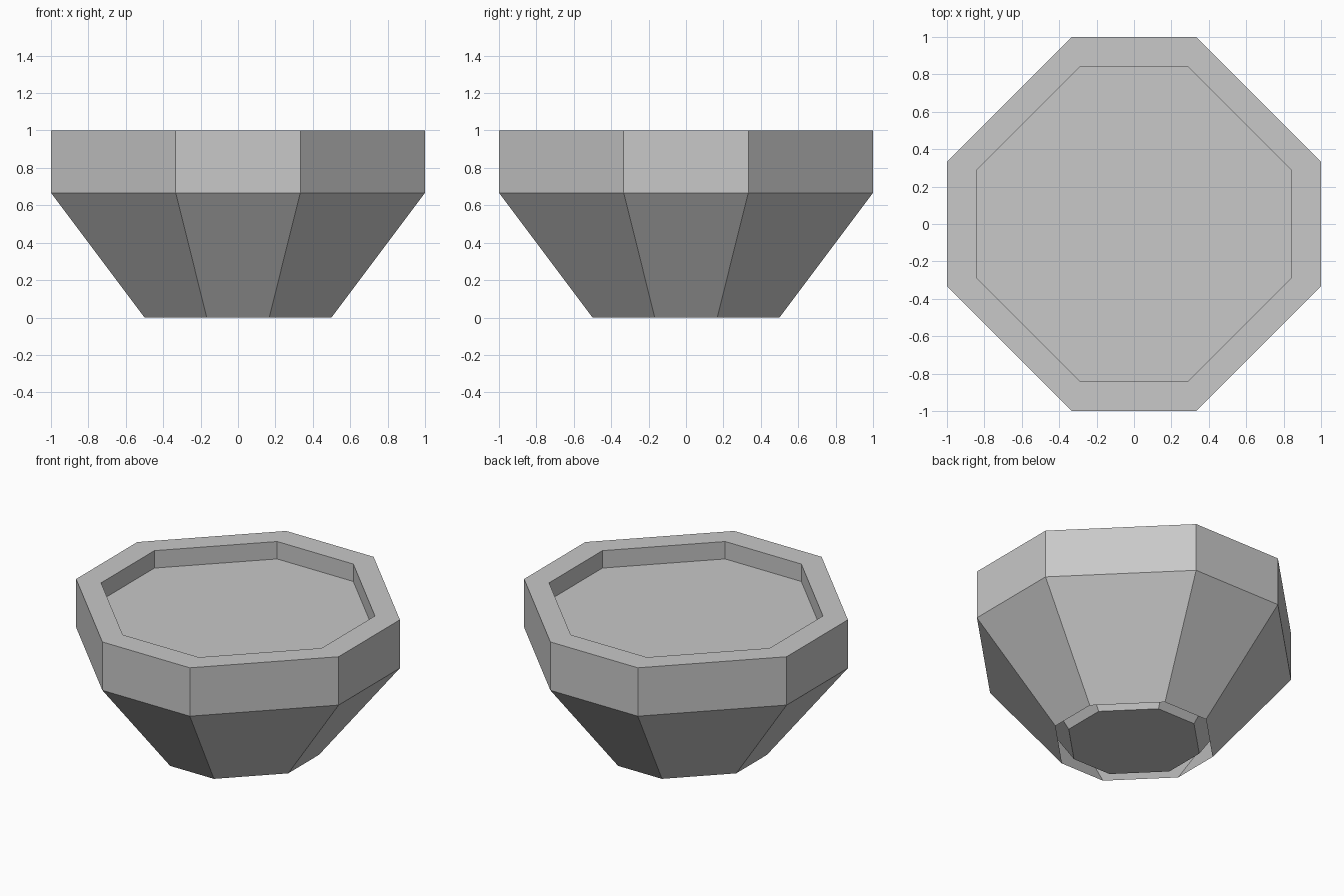
import bpy
import bmesh

cube = bpy.data.objects.get("Cube")
if cube:
    bpy.data.objects.remove(cube, do_unlink=True)

GREY = (0.58, 0.58, 0.58, 1.0)
grey = bpy.data.materials.new("light grey")
grey.use_nodes = True
grey.diffuse_color = GREY
grey.node_tree.nodes["Principled BSDF"].inputs["Base Color"].default_value = GREY


def octagon(bm, half, corner, z):
    """Ring of eight vertices: a square with its corners cut off."""
    points = []
    x, y = half, corner
    for _ in range(4):
        points += [(x, -y), (x, y)]
        x, y = y, x
        # turn the edge a quarter circle
        x, y = half, corner
    ring = []
    for turn in range(4):
        for px, py in points[:2]:
            for _ in range(turn):
                px, py = -py, px
            ring.append(bm.verts.new((px, py, z)))
    return ring


def loft(name, profile, capped):
    """Join octagons of (half width, half edge, height) into one part."""
    bm = bmesh.new()
    rings = [octagon(bm, *level) for level in profile]
    for low, high in zip(rings, rings[1:]):
        for i in range(8):
            j = (i + 1) % 8
            bm.faces.new((low[i], low[j], high[j], high[i]))
    if capped:
        bm.faces.new(rings[0][::-1])
        bm.faces.new(rings[-1])
    mesh = bpy.data.meshes.new(name)
    bm.to_mesh(mesh)
    bm.free()
    mesh.materials.append(grey)
    obj = bpy.data.objects.new(name, mesh)
    bpy.context.collection.objects.link(obj)
    return obj


# Outer wall, flat rim and short inner wall, open underneath
loft("pot_shell", [
    (0.5, 0.167, 0.0),
    (1.0, 0.333, 0.667),
    (1.0, 0.333, 1.0),
    (0.84, 0.29, 1.0),
    (0.84, 0.29, 0.88),
], capped=False)

# Solid core that forms the sunken top and the base plate
loft("pot_filling", [
    (0.41, 0.145, 0.0),
    (0.84, 0.29, 0.667),
    (0.84, 0.29, 0.88),
], capped=True)
